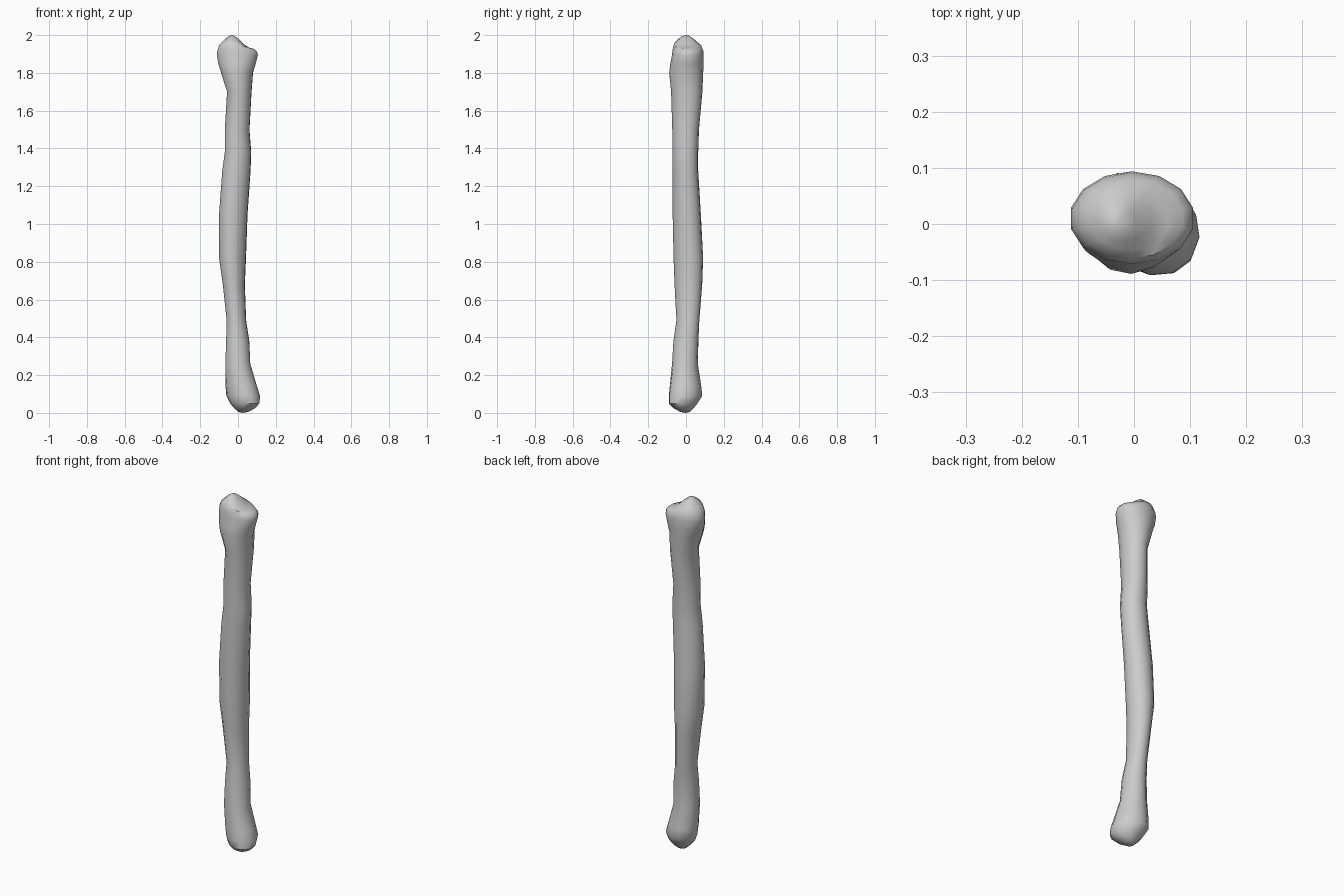
import bpy, bmesh, math

if "Cube" in bpy.data.objects:
    bpy.data.objects.remove(bpy.data.objects["Cube"])

SIDES = 14

# Cross-sections from bottom to top: z, x min, x max, y min, y max, diagonal skew
SECTIONS = [
    (0.005, 0.00, 0.055, -0.03, 0.02, 0.0),
    (0.025, -0.02, 0.09, -0.065, 0.04, -0.05),
    (0.05, -0.04, 0.112, -0.09, 0.06, -0.08),
    (0.09, -0.06, 0.115, -0.09, 0.085, -0.08),
    (0.14, -0.065, 0.10, -0.085, 0.08, -0.06),
    (0.26, -0.068, 0.066, -0.073, 0.062, 0.0),
    (0.38, -0.063, 0.06, -0.066, 0.065, 0.03),
    (0.49, -0.06, 0.043, -0.05, 0.07, 0.04),
    (0.68, -0.08, 0.036, -0.06, 0.085, 0.05),
    (0.82, -0.10, 0.042, -0.065, 0.09, 0.05),
    (1.05, -0.10, 0.05, -0.07, 0.078, 0.05),
    (1.28, -0.083, 0.066, -0.071, 0.064, 0.05),
    (1.38, -0.07, 0.07, -0.072, 0.064, 0.04),
    (1.50, -0.07, 0.061, -0.072, 0.068, 0.03),
    (1.70, -0.058, 0.072, -0.078, 0.086, 0.03),
    (1.80, -0.09, 0.08, -0.088, 0.09, 0.02),
    (1.85, -0.106, 0.096, -0.082, 0.093, 0.0),
    (1.895, -0.114, 0.107, -0.073, 0.093, 0.0),
]


def ring(x0, x1, y0, y1, skew):
    """Rounded outline filling the given extents, stretched along a diagonal."""
    pts = []
    for i in range(SIDES):
        a = 2 * math.pi * (i + 0.5) / SIDES
        r = 1 + skew * math.sin(2 * a)
        pts.append(((x0 + x1) / 2 + (x1 - x0) / 2 * 1.01 * r * math.cos(a),
                    (y0 + y1) / 2 + (y1 - y0) / 2 * 1.01 * r * math.sin(a)))
    return pts


def head_height(x, y):
    """Upper end: a knob left of centre, falling to a low shelf on the right."""
    d = ((x + 0.032) / 0.062) ** 2 + ((y - 0.0) / 0.075) ** 2
    return 1.925 + 0.075 * math.exp(-d)


bm = bmesh.new()
rings = [[bm.verts.new((x, y, s[0])) for x, y in ring(*s[1:])] for s in SECTIONS]

# Domed head: shrinking copies of the last outline, lifted onto the head surface
cx, cy = -0.02, 0.005
outline = ring(*SECTIONS[-1][1:])
for k, lift in ((0.97, 0.5), (0.85, 1), (0.65, 1), (0.42, 1), (0.2, 1)):
    row = []
    for x, y in outline:
        px, py = cx + (x - cx) * k, cy + (y - cy) * k
        base = SECTIONS[-1][0]
        row.append(bm.verts.new((px, py, base + (head_height(px, py) - base) * lift)))
    rings.append(row)

# Skin between rings
for a, b in zip(rings, rings[1:]):
    for i in range(SIDES):
        j = (i + 1) % SIDES
        bm.faces.new((a[i], a[j], b[j], b[i]))

# End caps
tip = bm.verts.new((0.025, -0.005, 0.0))
peak = bm.verts.new((-0.032, 0.0, 2.0))
for i in range(SIDES):
    j = (i + 1) % SIDES
    bm.faces.new((tip, rings[0][j], rings[0][i]))
    bm.faces.new((peak, rings[-1][i], rings[-1][j]))

bmesh.ops.recalc_face_normals(bm, faces=bm.faces)
mesh = bpy.data.meshes.new("long_bone")
bm.to_mesh(mesh)
bm.free()
bone = bpy.data.objects.new("long_bone", mesh)
bpy.context.collection.objects.link(bone)
bpy.context.view_layer.objects.active = bone
bone.select_set(True)
bpy.ops.object.shade_smooth_by_angle(angle=math.radians(40))
